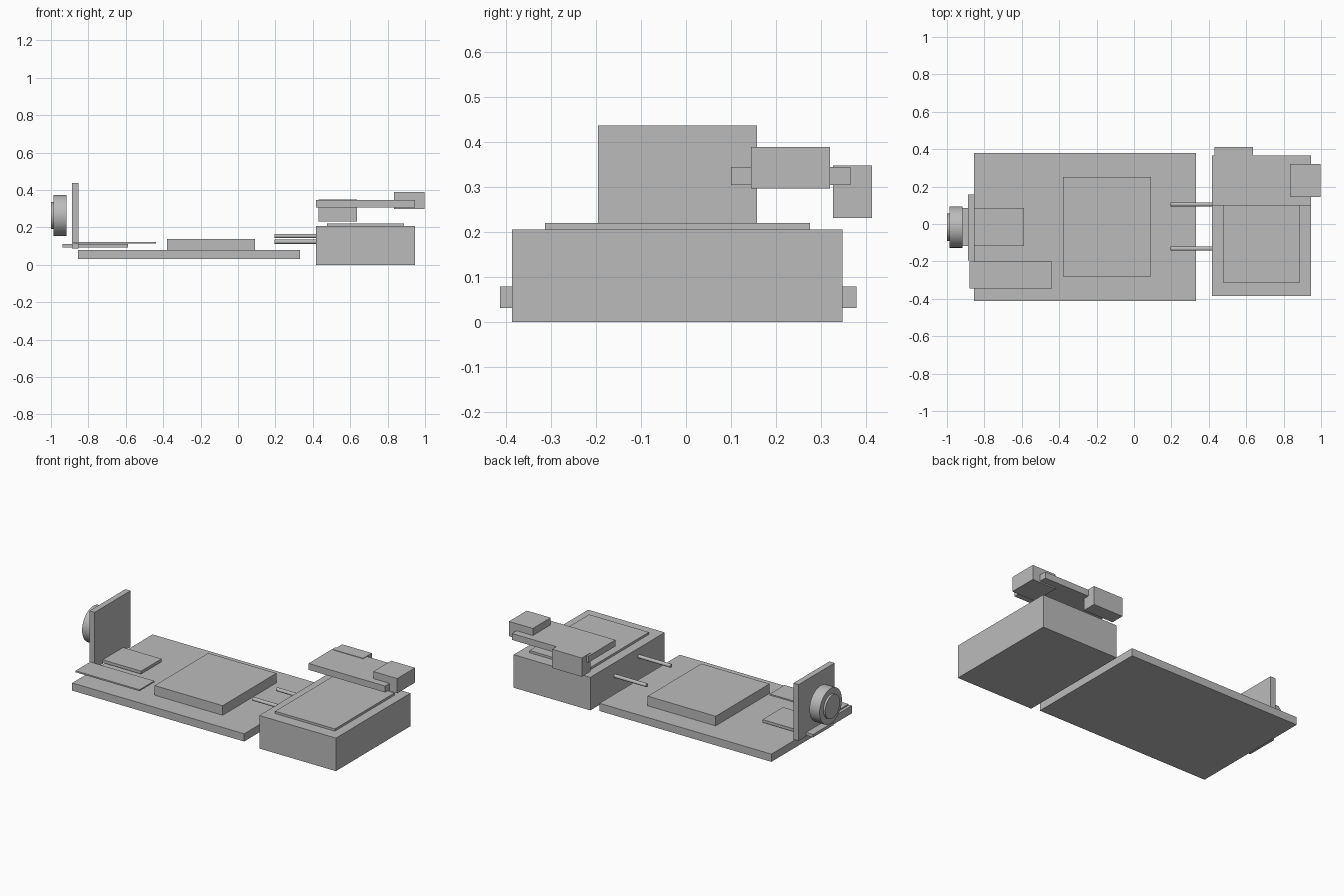
import bpy
import math

default_cube = bpy.data.objects.get("Cube")
if default_cube:
    bpy.data.objects.remove(default_cube, do_unlink=True)

GREY = (0.5, 0.5, 0.5, 1)
grey = bpy.data.materials.new("plain grey")
grey.use_nodes = True
grey.diffuse_color = GREY
grey.node_tree.nodes["Principled BSDF"].inputs["Base Color"].default_value = GREY


def box(name, x, y, z):
    """Block spanning the given (low, high) range on each axis."""
    spans = (x, y, z)
    bpy.ops.mesh.primitive_cube_add(size=1, location=[(a + b) / 2 for a, b in spans])
    ob = bpy.context.object
    ob.name = name
    ob.scale = [b - a for a, b in spans]
    bpy.ops.object.transform_apply(location=False, rotation=False, scale=True)
    ob.data.materials.append(grey)
    return ob


def rod(name, x, y, z, radius, sides):
    """Cylinder lying along x."""
    bpy.ops.mesh.primitive_cylinder_add(
        vertices=sides, radius=radius, depth=x[1] - x[0],
        location=(sum(x) / 2, y, z), rotation=(0, math.pi / 2, 0))
    ob = bpy.context.object
    ob.name = name
    ob.data.materials.append(grey)
    bpy.ops.object.shade_smooth_by_angle()
    return ob


# Main board with its raised centre block
box("base_board", (-0.855, 0.332), (-0.413, 0.379), (0.031, 0.079))
box("centre_block", (-0.38, 0.09), (-0.28, 0.25), (0.079, 0.139))

# Thin cards above the left end of the board
box("middle_card", (-0.937, -0.587), (-0.117, 0.085), (0.093, 0.111))
box("front_card", (-0.88, -0.438), (-0.345, -0.2), (0.113, 0.122))

# Upright panel with the round lens in front of it
box("upright_panel", (-0.888, -0.852), (-0.196, 0.158), (0.086, 0.437))
rod("lens_barrel", (-0.987, -0.917), -0.017, 0.263, 0.11, 48)
rod("lens_cap", (-1.0, -0.987), -0.017, 0.263, 0.073, 48)

# Case with lid plate, and two pins reaching towards the board
box("case", (0.417, 0.946), (-0.386, 0.348), (0, 0.206))
box("lid_plate", (0.475, 0.888), (-0.313, 0.275), (0.206, 0.22))
for name, y, z in (("front_pin", -0.132, 0.154), ("back_pin", 0.105, 0.123)):
    rod(name, (0.195, 0.417), y, z, 0.011, 24)

# Raised shelf with a connector at each end
box("shelf", (0.417, 0.946), (0.1, 0.365), (0.305, 0.345))
box("inner_connector", (0.43, 0.635), (0.327, 0.413), (0.231, 0.348))
box("outer_connector", (0.833, 0.998), (0.144, 0.32), (0.297, 0.389))
